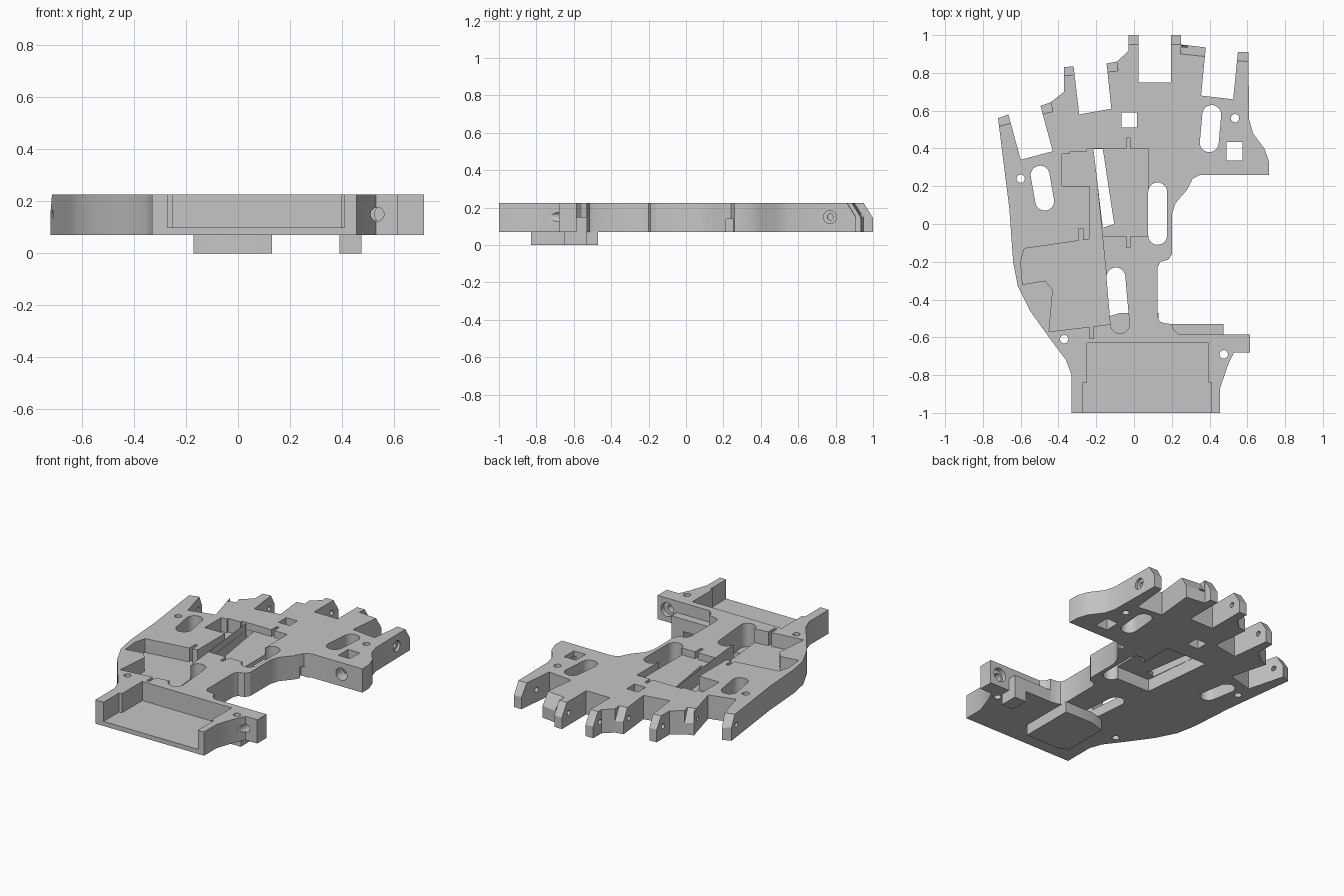
import bpy, bmesh
from math import radians, cos, sin, pi
from mathutils import Matrix

if "Cube" in bpy.data.objects:
    bpy.data.objects.remove(bpy.data.objects["Cube"], do_unlink=True)

BOTTOM, TOP, ABOVE, MID = .07, .225, .3, .15

grey = bpy.data.materials.new("plain grey")
grey.use_nodes = True
shade = (.56, .56, .56, 1)
grey.diffuse_color = shade
grey.node_tree.nodes["Principled BSDF"].inputs["Base Color"].default_value = shade


def prism(name, points, low, high, matrix=Matrix()):
    """Extrude a flat outline between two heights, then place it."""
    bm = bmesh.new()
    face = bm.faces.new([bm.verts.new((x, y, low)) for x, y in points])
    grown = bmesh.ops.extrude_face_region(bm, geom=[face])
    tops = [v for v in grown["geom"] if isinstance(v, bmesh.types.BMVert)]
    bmesh.ops.translate(bm, verts=tops, vec=(0, 0, high - low))
    bmesh.ops.transform(bm, matrix=matrix, verts=bm.verts)
    bmesh.ops.recalc_face_normals(bm, faces=bm.faces)
    mesh = bpy.data.meshes.new(name)
    bm.to_mesh(mesh)
    bm.free()
    mesh.materials.append(grey)
    obj = bpy.data.objects.new(name, mesh)
    bpy.context.collection.objects.link(obj)
    return obj


def rect(left, right, front, back):
    return [(left, front), (right, front), (right, back), (left, back)]


def stadium(radius, half=0, steps=12):
    """Round-ended slot along y; a circle when half is zero."""
    pts = []
    for end in (0, 1):
        for i in range(steps + (half > 0)):
            a = pi * (end + i / steps)
            pts.append((radius * cos(a), radius * sin(a) + half * (1 - 2 * end)))
    return pts


def place(x, y, z=0, turn=0):
    return Matrix.Translation((x, y, z)) @ Matrix.Rotation(radians(turn), 4, "Z")


def activate(obj):
    bpy.ops.object.select_all(action="DESELECT")
    obj.select_set(True)
    bpy.context.view_layer.objects.active = obj


def cut(target, points, low=0, high=ABOVE, matrix=Matrix()):
    cutter = prism("cutter", points, low, high, matrix)
    cutter.hide_render = True
    activate(target)
    mod = target.modifiers.new("cut", "BOOLEAN")
    mod.operation, mod.solver, mod.object = "DIFFERENCE", "EXACT", cutter
    bpy.ops.object.modifier_apply(modifier=mod.name)
    bpy.data.objects.remove(cutter, do_unlink=True)


# Palm plate with finger mounts, thumb lug and wrist tab
outline = [
    (-.33, -1), (-.33, -.8), (-.36, -.72), (-.45, -.6), (-.55, -.46),
    (-.615, -.33), (-.64, -.2), (-.66, .08), (-.72, .56), (-.665, .58),
    (-.6, .34), (-.43, .385), (-.495, .625), (-.44, .645), (-.37, .7),
    (-.37, .83), (-.32, .835), (-.29, .58), (-.12, .61), (-.145, .85),
    (-.09, .86), (-.03, .915), (-.03, 1), (.025, 1), (.025, .75),
    (.195, .75), (.195, 1), (.25, 1), (.25, .95), (.38, .935),
    (.355, .68), (.525, .66), (.55, .91), (.605, .91), (.61, .55),
    (.63, .48), (.69, .4), (.715, .33), (.715, .26), (.35, .26),
    (.31, .24), (.28, .18), (.22, .11), (.2, .05), (.2, -.16),
    (.18, -.19), (.14, -.2), (.125, -.23), (.125, -.49), (.135, -.515),
    (.16, -.525), (.2, -.53), (.21, -.56), (.24, -.585), (.615, -.585),
    (.615, -.68), (.53, -.68), (.5, -.74), (.455, -.87), (.455, -1)]
palm = prism("palm_plate", outline, BOTTOM, TOP)

# Wrist pocket, open at the front
cut(palm, rect(-.25, .395, -1.1, -.63), .1)
cut(palm, rect(-.27, .41, -1.1, -.84), .1)

# Upper motor pocket
cut(palm, [(-.38, .37), (-.34, .37), (-.34, .385), (-.25, .385), (-.25, .4), (-.215, .4),
           (-.12, -.53), (-.45, -.57), (-.43, -.35), (-.47, -.3),
           (-.59, -.32), (-.6, -.2), (-.58, -.13), (-.235, -.08),
           (-.235, .2), (-.38, .2)], .135)

# Lower motor recess under a thin web, with a narrow opening beside it
bay = [(-.215, .4), (.075, .4), (.075, -.065), (-.165, -.065)]
cut(palm, bay, .18)
cut(palm, bay, 0, MID)
cut(palm, [(-.215, .398), (-.165, .398), (-.105, 0), (-.165, -.02)])

# Wire notches
for x, y, floor in ((-.03, .42, .18), (-.03, -.09, .18),
                    (-.28, -.06, .135), (-.225, -.57, .135)):
    cut(palm, rect(x - .01, x + .01, y - .035, y + .035), floor)
cut(palm, rect(.28, .37, .215, .25), 0, .14)

# Tendon slots: x, y, half length, turn
for x, y, half, turn in ((.125, .055, .115, 0), (-.085, -.405, .125, 5),
                         (.405, .505, .075, -5), (-.485, .19, .07, 10)):
    cut(palm, stadium(.05, half), matrix=place(x, y, turn=turn))

# Square windows and screw holes
cut(palm, rect(-.065, .015, .51, .59))
cut(palm, rect(.49, .575, .335, .435))
for x, y in ((-.6, .24), (.535, .56), (-.37, -.61), (.475, -.69)):
    cut(palm, stadium(.022), matrix=place(x, y))

# Sloped finger tips and hinge pin holes: x, y, turn, half width, pin setback
sideways = Matrix(((0, 0, 1, 0), (1, 0, 0, 0), (0, 1, 0, 0), (0, 0, 0, 1)))
slope = [(-.05, TOP), (0, .145), (.05, .145), (.05, ABOVE), (-.095, ABOVE)]
for x, y, turn, wide, back in (
        (-.69, .575, 14, .04, .07), (-.468, .637, 14, .028, .07),
        (-.345, .837, 5, .04, .07), (-.118, .857, 5, .029, .07),
        (-.003, 1, 0, .04, .07), (.222, 1, 0, .04, .07),
        (.318, .943, -6, .067, .07), (.577, .912, -2, .04, .14)):
    spot = place(x, y, turn=turn)
    cut(palm, slope, -wide, wide, spot @ sideways)
    cut(palm, stadium(.016), -.06, .06, spot @ place(0, -back, MID) @ sideways)
cut(palm, stadium(.035), .59, .7, place(0, .77, MID) @ sideways)

# Pivot bores in the thumb lug and wrist tab
along_y = Matrix.Rotation(radians(-90), 4, "X")
cut(palm, stadium(.04), -.05, .1, place(.565, .26, MID) @ along_y)
cut(palm, stadium(.026), -.2, .2, place(.535, -.63, MID) @ along_y)
cut(palm, stadium(.045), -.03, .03, place(.545, -.585, MID) @ along_y)

# Parts under and beside the wrist
block = prism("lower_block", [(-.17, -.8), (-.11, -.83), (.13, -.83), (.13, -.47),
                              (-.07, -.47), (-.17, -.5)], 0, BOTTOM + .002)
ledge = prism("wrist_ledge", rect(.17, .475, -.6, -.53), BOTTOM, MID)
foot = prism("wrist_foot", rect(.39, .475, -.65, -.53), 0, BOTTOM + .002)

for obj in (palm, block, ledge, foot):
    activate(obj)
    bpy.ops.object.shade_smooth_by_angle(angle=radians(30))
